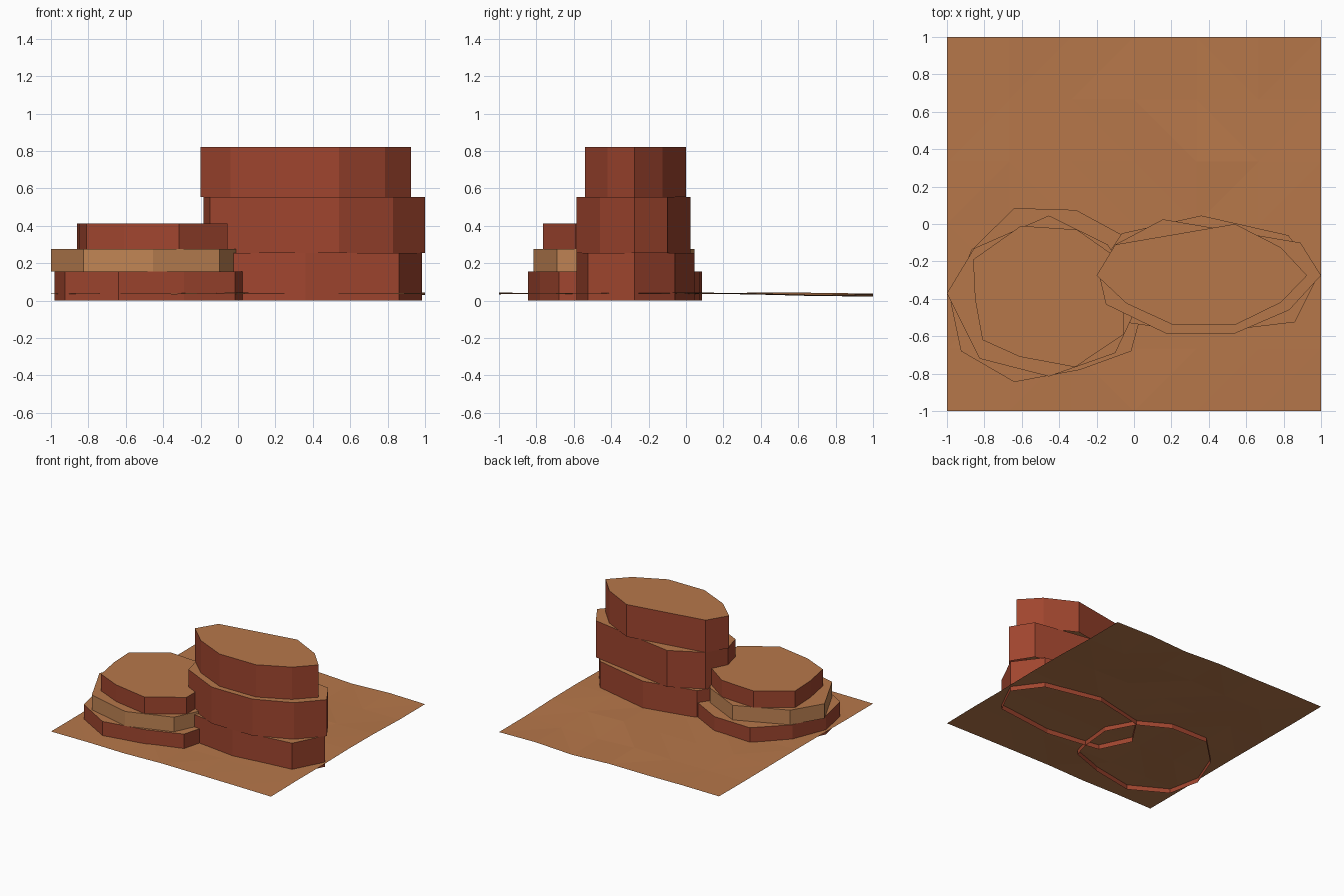
import bpy
import bmesh
import random

cube = bpy.data.objects.get("Cube")
if cube:
    bpy.data.objects.remove(cube, do_unlink=True)


def make_material(name, rgb):
    mat = bpy.data.materials.new(name)
    mat.use_nodes = True
    colour = (*rgb, 1.0)
    mat.diffuse_color = colour
    shader = mat.node_tree.nodes["Principled BSDF"]
    shader.inputs["Base Color"].default_value = colour
    shader.inputs["Roughness"].default_value = 0.9
    return mat


sand = make_material("sand", (.47, .185, .068))
red_rock = make_material("red_rock", (.35, .06, .028))
tan_rock = make_material("tan_rock", (.53, .23, .088))


def finish(bm, name, materials):
    mesh = bpy.data.meshes.new(name)
    bm.to_mesh(mesh)
    bm.free()
    for mat in materials:
        mesh.materials.append(mat)
    obj = bpy.data.objects.new(name, mesh)
    bpy.context.collection.objects.link(obj)
    return obj


def rock_tier(name, outline, bottom, top, wall):
    """Open-bottomed prism: rock walls and a sandy cap, outline anticlockwise."""
    bm = bmesh.new()
    low = [bm.verts.new((x, y, bottom)) for x, y in outline]
    high = [bm.verts.new((x, y, top)) for x, y in outline]
    count = len(outline)
    for i in range(count):
        j = (i + 1) % count
        bm.faces.new((low[i], low[j], high[j], high[i]))
    cap = bm.faces.new(high)
    cap.material_index = 1
    return finish(bm, name, (wall, sand))


# Gently uneven sheet of sand, dipping towards the back
random.seed(4)
bm = bmesh.new()
bmesh.ops.create_grid(bm, x_segments=6, y_segments=6, size=1)
for vert in bm.verts:
    dip = .016 if vert.co.y > .4 and vert.co.x > 0 else 0
    vert.co.z = .038 + random.uniform(-.005, .005) - dip * random.random()
bmesh.ops.triangulate(bm, faces=bm.faces[:])
finish(bm, "sand_ground", (sand,))

# Tall mesa: three stacked tiers
rock_tier("tall_mesa_base", [
    (.985, -.275), (.825, -.06), (.36, .045), (-.065, -.05),
    (-.21, -.27), (-.09, -.52), (.36, -.585), (.86, -.525),
], 0, .255, red_rock)

rock_tier("tall_mesa_middle", [
    (1, -.275), (.89, -.1), (.155, .025), (-.1, -.11),
    (-.185, -.28), (-.15, -.43), (.17, -.585), (.54, -.585), (.83, -.46),
], .255, .555, red_rock)

rock_tier("tall_mesa_top", [
    (.925, -.275), (.785, -.125), (.54, 0), (-.1, -.11), (-.2, -.275),
    (-.04, -.425), (.21, -.54), (.54, -.54), (.785, -.42),
], .555, .82, red_rock)

# Low mesa: three thinner tiers with a pale middle layer
rock_tier("low_mesa_base", [
    (.05, -.28), (-.07, -.055), (-.31, .075), (-.64, .085), (-.87, -.14),
    (-.98, -.42), (-.925, -.68), (-.64, -.845), (-.29, -.78),
    (-.015, -.68), (.025, -.535),
], 0, .155, red_rock)

rock_tier("low_mesa_middle", [
    (-.02, -.3), (-.14, -.11), (-.455, .045), (-.855, -.13), (-1, -.37),
    (-.825, -.72), (-.455, -.815), (-.1, -.69), (-.01, -.5),
], .155, .275, tan_rock)

rock_tier("low_mesa_top", [
    (-.055, -.48), (-.12, -.16), (-.305, -.03), (-.605, -.01),
    (-.86, -.19), (-.85, -.4), (-.81, -.62), (-.61, -.71),
    (-.315, -.765), (-.055, -.59),
], .275, .412, red_rock)
